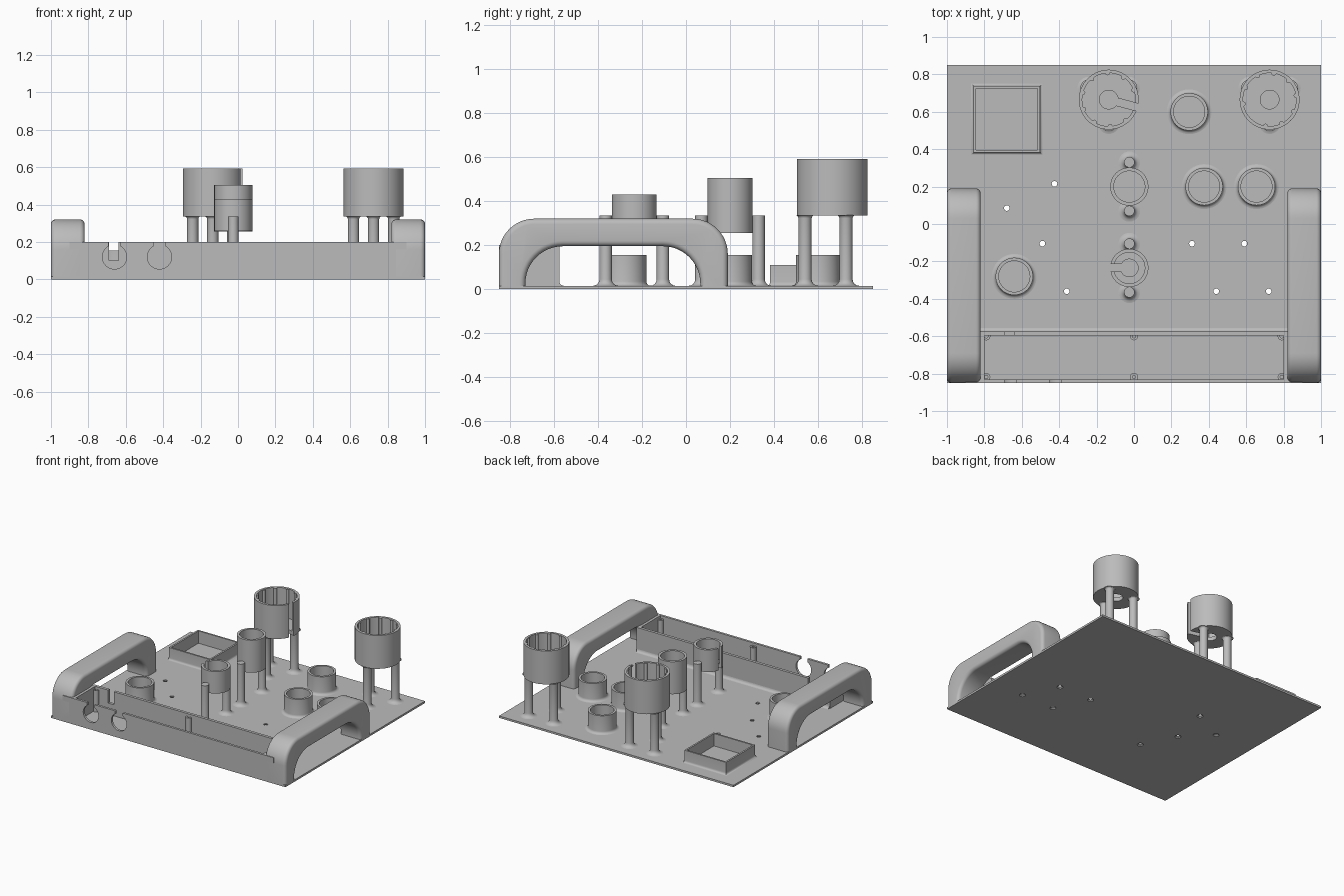
import bpy, bmesh
from math import sin, cos, pi, radians
from mathutils import Matrix, Vector

if "Cube" in bpy.data.objects:
    bpy.data.objects.remove(bpy.data.objects["Cube"])

grey = bpy.data.materials.new("plain grey")
grey.use_nodes = True
grey.diffuse_color = (0.5, 0.5, 0.5, 1)
grey.node_tree.nodes["Principled BSDF"].inputs["Base Color"].default_value = grey.diffuse_color

BASE = 0.015
parts = []


def finish(name, bm, cutter=False):
    bmesh.ops.recalc_face_normals(bm, faces=bm.faces)
    me = bpy.data.meshes.new(name)
    bm.to_mesh(me)
    bm.free()
    me.materials.append(grey)
    ob = bpy.data.objects.new(name, me)
    bpy.context.collection.objects.link(ob)
    if cutter:
        ob.hide_render = True
    else:
        parts.append(ob)
    return ob


def box(name, x, y, z, turn=None, cutter=False):
    """Box from (min, max) pairs, optionally placed by a matrix."""
    bm = bmesh.new()
    bmesh.ops.create_cube(bm, size=1)
    size = [b - a for a, b in (x, y, z)]
    mid = [(a + b) / 2 for a, b in (x, y, z)]
    bm.transform(Matrix.Translation(mid) @ Matrix.Diagonal((*size, 1)))
    if turn:
        bm.transform(turn)
    return finish(name, bm, cutter)


def lathe(name, profile, x, y, n=48, start=0.0, cutter=False):
    """Revolve a closed (radius, height) loop about a vertical axis."""
    bm = bmesh.new()
    rings = []
    for i in range(n):
        a = start + 2 * pi * i / n
        rings.append([bm.verts.new((x + r * cos(a), y + r * sin(a), z)) for r, z in profile])
    m = len(profile)
    for i in range(n):
        p, q = rings[i], rings[(i + 1) % n]
        for j in range(m):
            k = (j + 1) % m
            bm.faces.new((p[j], q[j], q[k], p[k]))
    bmesh.ops.remove_doubles(bm, verts=bm.verts, dist=1e-5)
    return finish(name, bm, cutter)


def cut(ob, cutters):
    for c in cutters:
        mod = ob.modifiers.new("cut", "BOOLEAN")
        mod.operation, mod.solver, mod.object = "DIFFERENCE", "EXACT", c
        bpy.context.view_layer.objects.active = ob
        bpy.ops.object.modifier_apply(modifier=mod.name)
    for c in cutters:
        bpy.data.objects.remove(c)


def fillet(r, z, f, up=1):
    """Points of a concave flare from radius r+f at z to radius r."""
    return [(r + f * (1 - sin(t * pi / 8)), z + up * f * (1 - cos(t * pi / 8))) for t in range(5)]


def post(name, x, y, r, top, flare_top=0.0):
    head = fillet(r, top, flare_top, -1)[::-1] if flare_top else [(r, top)]
    lathe(name, [(0, 0.005)] + fillet(r, BASE, 0.03) + head + [(0, top)], x, y, 24)


def socket(name, x, y, r, inner, top, n=48, start=0.0, f=0.02):
    """Open ring standing on the base with a flared foot."""
    lathe(name, [(inner, 0.005)] + fillet(r, BASE, f) + [(r, top), (inner, top)], x, y, n, start)


def cup(name, x, y, r, inner, bottom, top, hole, slot=None):
    """Raised cup with a floor, centre hole and a slot through floor and wall."""
    floor = bottom + 0.03
    ob = lathe(name, [(hole, bottom), (r, bottom), (r, top), (inner, top), (inner, floor), (hole, floor)],
               x, y, 64)
    if slot is not None:
        turn = Matrix.Translation((x, y, 0)) @ Matrix.Rotation(radians(slot), 4, "Z")
        cut(ob, [box("slot_cutter", (hole * 0.5, r + 0.05), (-0.02, 0.02),
                     (bottom - 0.05, top + 0.05), turn, True)])


# base plate with countersunk screw holes
plate = box("base_plate", (-1, 1), (-0.85, 0.85), (0, BASE))
holes = [(-0.425, 0.215), (-0.68, 0.085), (-0.49, -0.105), (-0.36, -0.36),
         (0.31, -0.105), (0.59, -0.105), (0.44, -0.36), (0.72, -0.36)]
cut(plate, [lathe("hole_cutter", [(0, -0.01), (0.032, -0.01), (0.015, 0.007), (0.015, 0.03), (0, 0.03)],
                  x, y, 20, cutter=True) for x, y in holes])


# arched side handles with rounded edges
def arc(cy, cz, r, a0, a1, n=12):
    return [(cy + r * cos(radians(a0 + (a1 - a0) * i / n)),
             cz + r * sin(radians(a0 + (a1 - a0) * i / n))) for i in range(n + 1)]


outline = ([(-0.85, 0)] + arc(-0.69, 0.16, 0.16, 180, 90) + arc(0.03, 0.16, 0.16, 90, 0) + [(0.19, 0)]
           + [(0.065, 0)] + arc(-0.105, 0.025, 0.17, 0, 90) + arc(-0.56, 0.025, 0.17, 90, 180) + [(-0.73, 0)])
for side, name in ((-1, "right_handle"), (1, "left_handle")):
    bm = bmesh.new()
    face = bm.faces.new([bm.verts.new((side * 0.82, y, z)) for y, z in outline])
    ext = bmesh.ops.extrude_face_region(bm, geom=[face])
    bmesh.ops.translate(bm, vec=(side * 0.18, 0, 0),
                        verts=[v for v in ext["geom"] if isinstance(v, bmesh.types.BMVert)])
    rims = [e for e in bm.edges if abs(e.verts[0].co.x - e.verts[1].co.x) < 1e-5
            and max(v.co.z for v in e.verts) > 0.001]
    bmesh.ops.bevel(bm, geom=rims, offset=0.025, segments=5, profile=0.5, affect="EDGES")
    finish(name, bm)
    box(name + "_tray_end", sorted((side * 0.80, side * 0.825)), (-0.85, -0.575), (0.005, 0.2))

# front tray: front wall with two open-topped round ports
front = box("front_wall", (-0.9, 0.9), (-0.85, -0.832), (0, 0.2))
cutters = []
for x in (-0.66, -0.42):
    bm = bmesh.new()
    bmesh.ops.create_cone(bm, cap_ends=True, segments=40, radius1=0.065, radius2=0.065, depth=0.2)
    bm.transform(Matrix.Translation((x, -0.84, 0.12)) @ Matrix.Rotation(pi / 2, 4, "X"))
    cutters.append(finish("port_cutter", bm, True))
    cutters.append(box("port_slot_cutter", (x - 0.032, x + 0.032), (-0.9, -0.8), (0.15, 0.3), None, True))
cut(front, cutters)

# rear tray wall, its cable notch and its flared foot
rear = box("rear_wall", (-0.82, 0.82), (-0.597, -0.575), (0.005, 0.2))
cut(rear, [box("notch_cutter", (-0.69, -0.64), (-0.7, -0.5), (0.1, 0.3), None, True)])
bm = bmesh.new()
section = [(-0.58, 0.005)] + [(-0.575 + r, z) for r, z in fillet(0, BASE, 0.02)]
face = bm.faces.new([bm.verts.new((-0.82, y, z)) for y, z in section])
ext = bmesh.ops.extrude_face_region(bm, geom=[face])
bmesh.ops.translate(bm, vec=(1.64, 0, 0), verts=[v for v in ext["geom"] if isinstance(v, bmesh.types.BMVert)])
finish("rear_wall_foot", bm)

# tray screw bosses with pilot holes
for x in (-0.79, 0, 0.79):
    for y in (-0.6, -0.818):
        lathe("tray_boss", [(0.009, 0.005), (0.022, 0.005), (0.022, 0.18), (0.009, 0.18)], x, y, 20)

# square frame
socket("square_frame", -0.68, 0.56, 0.178 * 2 ** 0.5, 0.165 * 2 ** 0.5, 0.11, 4, pi / 4, 0.018)

# low round sockets
for x, y in ((0.295, 0.6), (0.375, 0.2), (0.655, 0.2), (-0.64, -0.28)):
    socket("low_socket", x, y, 0.1, 0.083, 0.155)

# medium cups, each held between two posts
cup("rear_medium_cup", -0.025, 0.2, 0.102, 0.083, 0.255, 0.505, 0.0)
cup("front_medium_cup", -0.025, -0.235, 0.102, 0.083, 0.26, 0.43, 0.047, 180)
for y in (0.2, -0.235):
    for s in (-1, 1):
        post("medium_cup_post", -0.025, y + s * 0.13, 0.028, 0.335)

# tall cups with inner ribs on three legs
for x, name, slot in ((-0.135, "right_tall_cup", -15), (0.725, "left_tall_cup", 225)):
    y = 0.665
    cup(name, x, y, 0.16, 0.142, 0.335, 0.592, 0.05, slot)
    for i in range(1, 10):
        a = radians(slot + 36 * i)
        lathe(name + "_rib", [(0, 0.36), (0.012, 0.36), (0.012, 0.59), (0, 0.59)],
              x + 0.142 * cos(a), y + 0.142 * sin(a), 12)
    for deg in (30, 150, 270):
        a = radians(deg)
        post(name + "_leg", x + 0.124 * cos(a), y + 0.124 * sin(a), 0.03, 0.337, 0.015)

# smooth shading with sharp edges kept
bpy.ops.object.select_all(action="DESELECT")
for ob in parts:
    ob.select_set(True)
bpy.context.view_layer.objects.active = parts[0]
bpy.ops.object.shade_smooth_by_angle(angle=radians(35))
